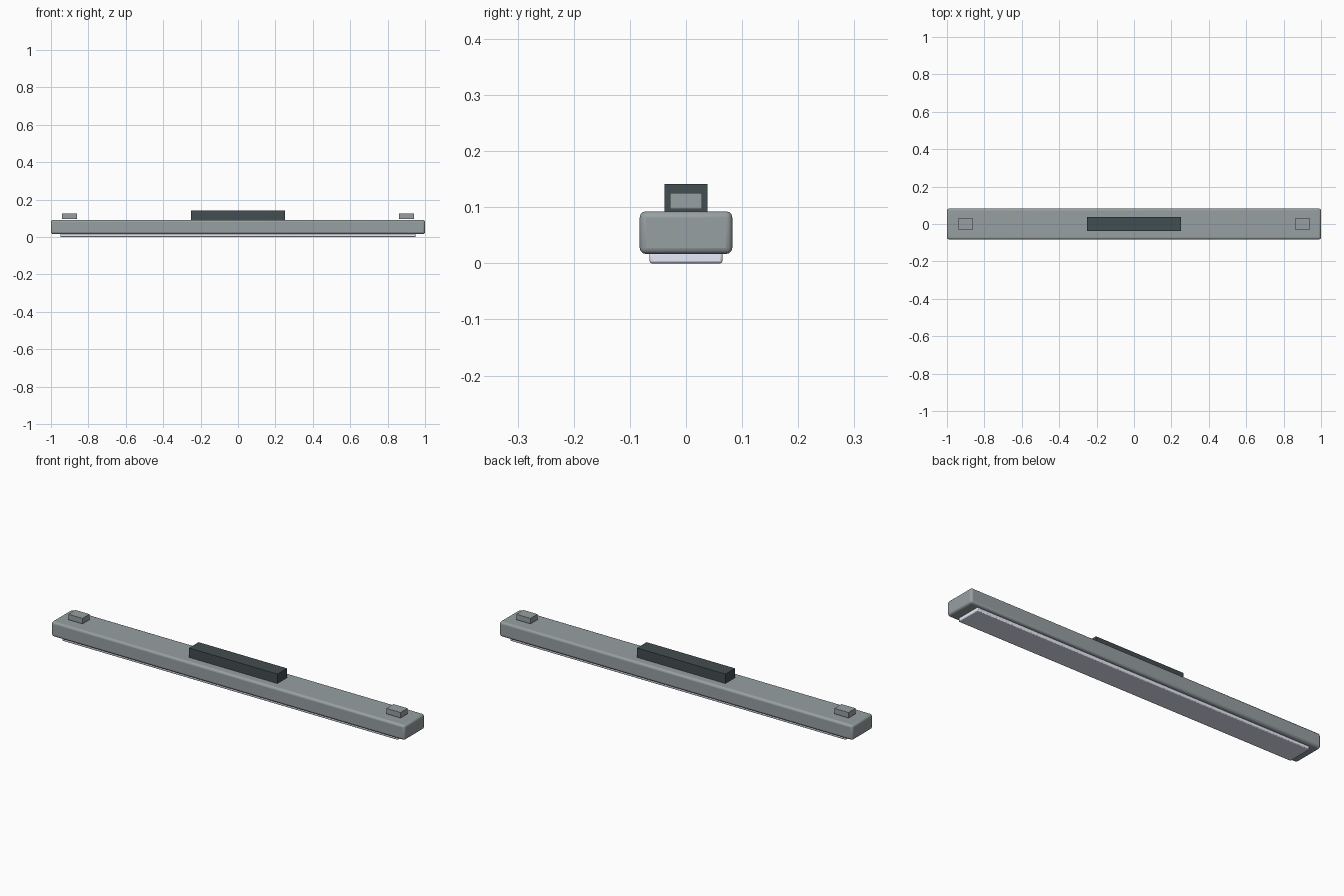
import bpy

if "Cube" in bpy.data.objects:
    bpy.data.objects.remove(bpy.data.objects["Cube"])


def material(name, rgb):
    m = bpy.data.materials.new(name)
    m.diffuse_color = (*rgb, 1)
    m.use_nodes = True
    m.node_tree.nodes["Principled BSDF"].inputs["Base Color"].default_value = m.diffuse_color
    return m


def box(name, x, half_x, half_y, z0, z1, mat, bevel=0.0, segments=3):
    bpy.ops.mesh.primitive_cube_add(size=2, location=(x, 0, (z0 + z1) / 2))
    ob = bpy.context.object
    ob.name = name
    ob.scale = (half_x, half_y, (z1 - z0) / 2)
    bpy.ops.object.transform_apply(location=False, rotation=False, scale=True)
    ob.data.materials.append(mat)
    if bevel:
        mod = ob.modifiers.new("rounded_edges", 'BEVEL')
        mod.width = bevel
        mod.segments = segments
        bpy.ops.object.shade_smooth_by_angle()
    return ob


metal = material("grey_metal", (0.31, 0.35, 0.36))
dark = material("dark_plastic", (0.055, 0.075, 0.08))
white = material("diffuser_white", (0.8, 0.82, 0.95))

# Long rounded housing
box("housing", 0, 1.0, 0.0825, 0.0165, 0.0925, metal, 0.011)
# Light diffuser set into the underside
box("diffuser", 0, 0.95, 0.065, 0.0, 0.02, white, 0.004, 2)
# Driver box on top
box("driver_box", 0, 0.25, 0.0385, 0.0915, 0.141, dark)
# Mounting clips just above both ends
for side, x in (("left", -0.9), ("right", 0.9)):
    box(side + "_mounting_clip", x, 0.04, 0.0285, 0.097, 0.125, metal)
